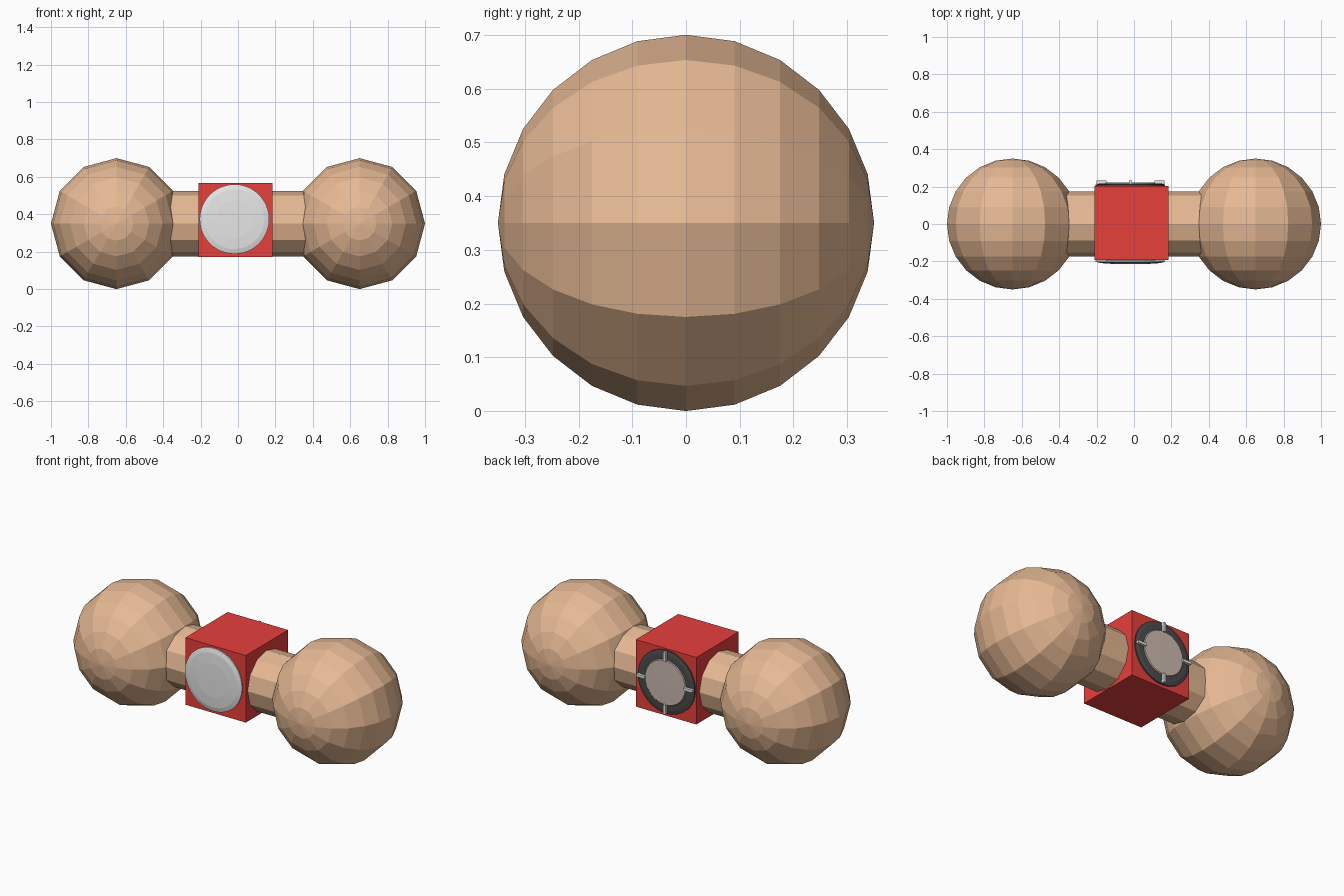
import bpy, bmesh, math
from mathutils import Matrix, Vector

if "Cube" in bpy.data.objects:
    bpy.data.objects.remove(bpy.data.objects["Cube"])


def mat(name, rgb):
    m = bpy.data.materials.new(name)
    m.diffuse_color = (*rgb, 1)
    m.use_nodes = True
    m.node_tree.nodes["Principled BSDF"].inputs["Base Color"].default_value = m.diffuse_color
    return m


TAN = mat("tan", (0.8, 0.49, 0.30))
RED = mat("red", (0.8, 0.05, 0.043))
LIGHT = mat("light_grey", (0.8, 0.8, 0.8))
DARK = mat("charcoal", (0.07, 0.07, 0.07))
TAUPE = mat("taupe", (0.60, 0.49, 0.43))


def make(name, bm, material, matrix=Matrix(), smooth=False):
    bm.transform(matrix)
    bmesh.ops.recalc_face_normals(bm, faces=bm.faces)
    for f in bm.faces:
        f.smooth = smooth
    me = bpy.data.meshes.new(name)
    bm.to_mesh(me)
    bm.free()
    me.materials.append(material)
    ob = bpy.data.objects.new(name, me)
    bpy.context.collection.objects.link(ob)
    return ob


def box(name, centre, size, material):
    bm = bmesh.new()
    bmesh.ops.create_cube(bm, size=1)
    return make(name, bm, material,
                Matrix.Translation(centre) @ Matrix.Diagonal((*size, 1)))


def lathe_y(name, profile, cx, cz, material, n=48):
    """Spin (radius, y) points about the y axis through (cx, cz)."""
    bm = bmesh.new()
    vs = [bm.verts.new((cx + r, y, cz)) for r, y in profile]
    es = [bm.edges.new(p) for p in zip(vs, vs[1:])]
    bmesh.ops.spin(bm, geom=vs + es, cent=(cx, 0, cz), axis=(0, 1, 0),
                   angle=2 * math.pi, steps=n)
    bmesh.ops.remove_doubles(bm, verts=bm.verts, dist=1e-5)
    return make(name, bm, material)


# Two low-poly weights, poles facing front and back
for side, x in (("left", -0.65), ("right", 0.65)):
    bm = bmesh.new()
    bmesh.ops.create_uvsphere(bm, u_segments=12, v_segments=12, radius=0.35)
    make(side + "_weight", bm, TAN,
         Matrix.Translation((x, 0, 0.35)) @ Matrix.Rotation(math.pi / 2, 4, 'X'))

# Twelve-sided bar
bm = bmesh.new()
bmesh.ops.create_cone(bm, cap_ends=True, segments=12, radius1=0.175,
                      radius2=0.175, depth=0.8)
make("bar", bm, TAN,
     Matrix.Translation((0, 0, 0.35)) @ Matrix.Rotation(math.pi / 2, 4, 'Y'))

# Central block
box("centre_block", (-0.0125, 0.006, 0.37), (0.395, 0.395, 0.396), RED)

# Front and back dials, slightly domed
CX, CZ = -0.019, 0.374
lathe_y("front_disc", [(0, -0.214), (0.1, -0.213), (0.16, -0.209),
                       (0.186, -0.202), (0.186, -0.195), (0, -0.191)], CX, CZ, LIGHT)
lathe_y("back_ring", [(0, 0.217), (0.13, 0.217), (0.165, 0.216),
                      (0.186, 0.211), (0.186, 0.203), (0, 0.203)], CX, CZ, DARK)
lathe_y("back_plate", [(0, 0.222), (0.13, 0.221), (0.135, 0.216), (0, 0.215)],
        CX, CZ, TAUPE)

# Four small clips around the back ring
for i in range(4):
    d = Vector((math.cos(i * math.pi / 2), 0, math.sin(i * math.pi / 2)))
    size = (0.055, 0.018, 0.016) if i % 2 == 0 else (0.016, 0.018, 0.055)
    box("clip_%d" % (i + 1), Vector((CX, 0.223, CZ)) + d * 0.155, size, LIGHT)
